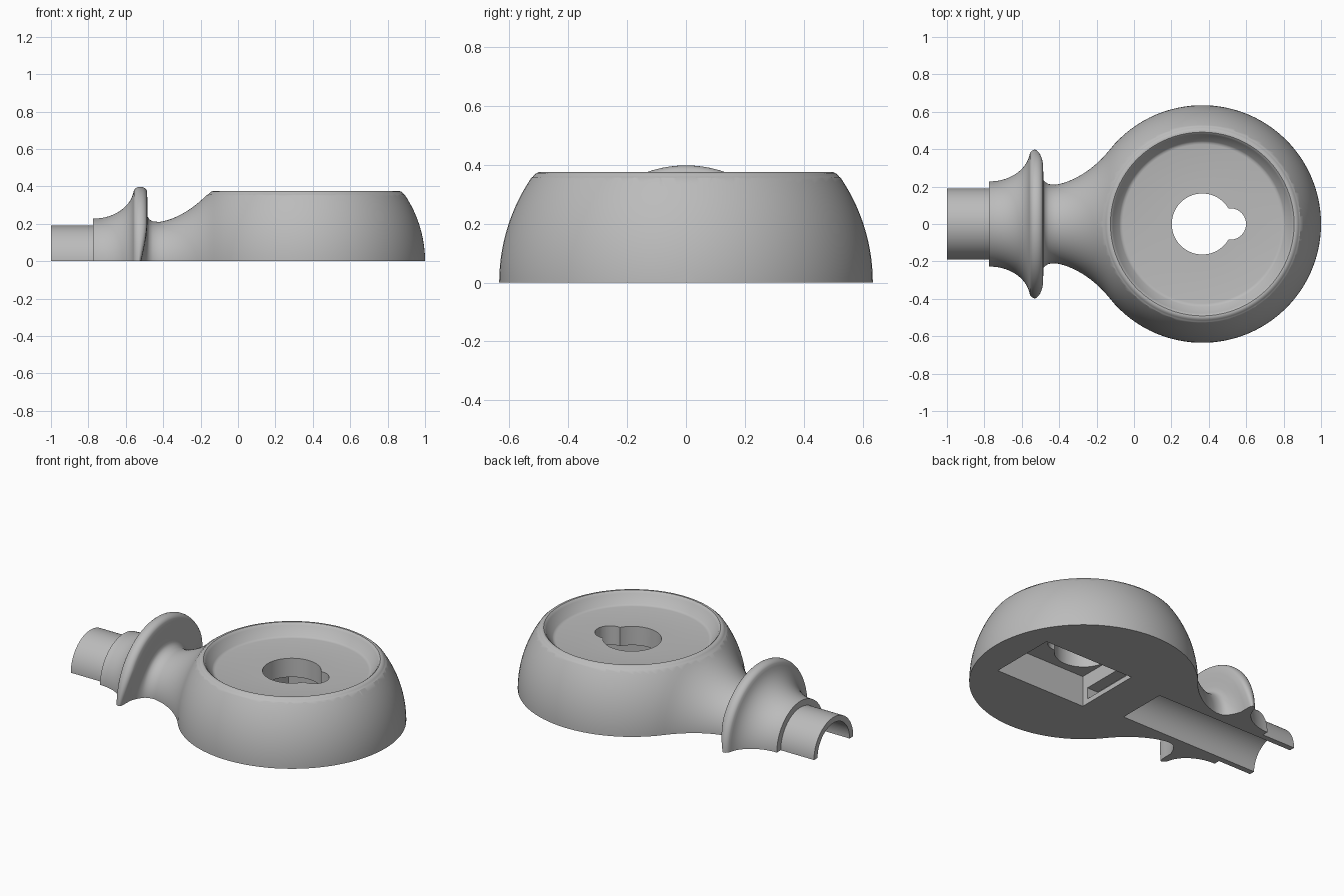
import bpy, bmesh, math
from mathutils import Vector, Matrix
from mathutils.geometry import interpolate_bezier

if "Cube" in bpy.data.objects:
    bpy.data.objects.remove(bpy.data.objects["Cube"])

CX, R = 0.365, 0.635      # centre and radius of the round body

grey = bpy.data.materials.new("plain grey")
grey.use_nodes = True
color = (0.5, 0.5, 0.5, 1)
grey.diffuse_color = color
grey.node_tree.nodes["Principled BSDF"].inputs["Base Color"].default_value = color


def make_object(name, bm):
    bmesh.ops.recalc_face_normals(bm, faces=bm.faces)
    mesh = bpy.data.meshes.new(name)
    bm.to_mesh(mesh)
    bm.free()
    mesh.materials.append(grey)
    obj = bpy.data.objects.new(name, mesh)
    bpy.context.collection.objects.link(obj)
    return obj


def lathe(points, axis, angle, steps):
    """Spin a profile of 3D points about an axis through the origin."""
    bm = bmesh.new()
    verts = [bm.verts.new(p) for p in points]
    edges = [bm.edges.new(pair) for pair in zip(verts, verts[1:])]
    bmesh.ops.spin(bm, geom=verts + edges, cent=(0, 0, 0), axis=axis,
                   angle=angle, steps=steps)
    bmesh.ops.remove_doubles(bm, verts=bm.verts, dist=1e-5)
    return bm


def curve(*pts, n=14):
    return [(p.x, p.y) for p in interpolate_bezier(*[Vector((*p, 0)) for p in pts], n)]


def cut(target, bm):
    cutter = make_object("cutter", bm)
    cutter.hide_render = True
    mod = target.modifiers.new("cut", "BOOLEAN")
    mod.operation, mod.solver, mod.object = "DIFFERENCE", "EXACT", cutter
    bpy.context.view_layer.objects.active = target
    bpy.ops.object.modifier_apply(modifier=mod.name)
    bpy.data.objects.remove(cutter)


def box(x0, x1, half_y, z0, z1):
    bm = bmesh.new()
    place = Matrix.Translation(((x0 + x1) / 2, 0, (z0 + z1) / 2))
    size = Matrix.Diagonal((x1 - x0, 2 * half_y, z1 - z0, 1))
    bmesh.ops.create_cube(bm, size=1, matrix=place @ size)
    return bm


def cylinder(radius, depth, matrix, segments=96):
    bm = bmesh.new()
    bmesh.ops.create_cone(bm, cap_ends=True, segments=segments, radius1=radius,
                          radius2=radius, depth=depth, matrix=matrix)
    return bm


# Half-turned outline: spigot, collar, flange, neck, round body
profile = [(-1, 0), (-1, 0.19), (-0.775, 0.19)]
profile += curve((-0.775, 0.228), (-0.68, 0.225), (-0.58, 0.28), (-0.56, 0.365))
profile += curve((-0.556, 0.38), (-0.545, 0.405), (-0.495, 0.405), (-0.487, 0.375), n=10)
profile += [(-0.485, 0.34), (-0.485, 0.3), (-0.485, 0.26), (-0.483, 0.238),
            (-0.475, 0.224), (-0.455, 0.213)]
profile += curve((-0.42, 0.21), (-0.32, 0.225), (-0.21, 0.297), (-0.13, 0.397))
start = math.acos((-0.13 - CX) / R)
profile += [(CX + R * math.cos(start * (1 - i / 40)), R * math.sin(start * (1 - i / 40)))
            for i in range(1, 41)]
bm = lathe([(x, r, 0) for x, r in profile], (1, 0, 0), math.pi, 96)

# The flange thins towards the flat underside
for v in bm.verts:
    radius = math.hypot(v.co.y, v.co.z)
    if -0.535 < v.co.x < -0.48 and v.co.z < 0.2:
        rim = min((v.co.x + 0.535) / 0.05, 1) * min(max((radius - 0.23) / 0.06, 0), 1)
        v.co.x -= 0.033 * rim * (1 - max(v.co.z, 0) / 0.2) ** 1.5

# Flat underside
for v in bm.verts:
    if abs(v.co.z) < 1e-5:
        v.co.z = 0
bmesh.ops.holes_fill(bm, edges=[e for e in bm.edges if e.is_boundary], sides=0)
body = make_object("handle_half", bm)

# Round channel along the spigot and neck, turned so no corner meets the underside
along_x = Matrix.Rotation(math.pi / 2, 4, "Y") @ Matrix.Rotation(math.pi / 96, 4, "Z")
cut(body, cylinder(0.155, 1.045, Matrix.Translation((-0.5775, 0, 0)) @ along_x))

# Dished flat top with a rounded rim
dish = [(0, 0.305), (0.425, 0.305), (0.435, 0.307), (0.443, 0.313), (0.478, 0.361),
        (0.483, 0.369), (0.491, 0.375), (0.5, 0.375), (0.508, 0.372), (0.515, 0.366),
        (0.5215, 0.3585), (0.54, 0.35), (0.55, 0.36), (0.7, 0.375), (0.7, 0.8), (0, 0.8)]
bm = lathe([(r, 0, z) for r, z in dish], (0, 0, 1), 2 * math.pi, 128)
bmesh.ops.translate(bm, verts=bm.verts, vec=(CX, 0, 0))
cut(body, bm)

# Underside pocket with an undercut slot
cut(body, box(0.195, 0.81, 0.21, -0.1, 0.19))
cut(body, box(0.12, 0.25, 0.17, 0.03, 0.1))

# Keyhole through the dish floor
cut(body, cylinder(0.163, 0.3, Matrix.Translation((CX, 0, 0.3))))
cut(body, cylinder(0.084, 0.28, Matrix.Translation((0.515, 0, 0.3)), 64))

bpy.ops.object.select_all(action="DESELECT")
body.select_set(True)
bpy.context.view_layer.objects.active = body
bpy.ops.object.shade_smooth_by_angle(angle=math.radians(32))
